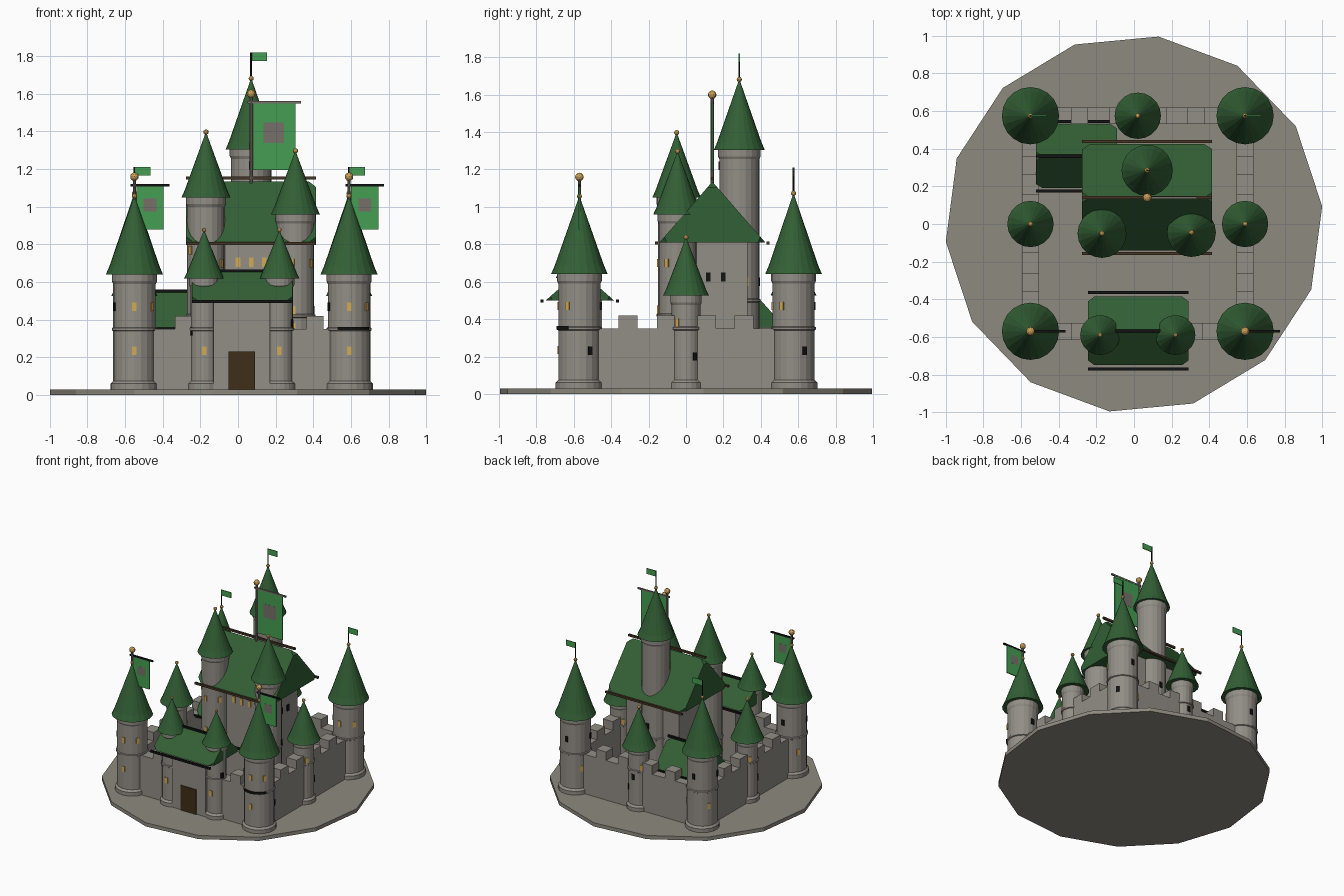
import bpy, bmesh, math
from mathutils import Vector, Matrix

if "Cube" in bpy.data.objects:
    bpy.data.objects.remove(bpy.data.objects["Cube"])

def mat(name, r, g, b):
    m = bpy.data.materials.new(name)
    m.diffuse_color = (r, g, b, 1)
    m.use_nodes = True
    m.node_tree.nodes["Principled BSDF"].inputs["Base Color"].default_value = m.diffuse_color
    return m

STONE = mat("stone", .29, .27, .24)
GROUND = mat("ground_stone", .27, .255, .215)
ROOF = mat("roof_green", .032, .115, .035)
CLOTH = mat("banner_green", .06, .34, .085)
GOLD = mat("gold", .62, .36, .10)
LIT = mat("window_gold", .65, .40, .09)
BLACK = mat("black", .006, .006, .006)
BROWN = mat("beam_brown", .06, .035, .018)
DOOR = mat("door_brown", .05, .028, .01)
POLE = mat("pole_grey", .18, .16, .14)

def finish(name, bm, *mats):
    bmesh.ops.recalc_face_normals(bm, faces=bm.faces)
    me = bpy.data.meshes.new(name)
    bm.to_mesh(me)
    bm.free()
    for m in mats:
        me.materials.append(m)
    ob = bpy.data.objects.new(name, me)
    bpy.context.collection.objects.link(ob)
    return ob

def box(name, x0, x1, y0, y1, z0, z1, m, rot=None):
    bm = bmesh.new()
    bmesh.ops.create_cube(bm, size=1)
    bmesh.ops.scale(bm, vec=(x1 - x0, y1 - y0, z1 - z0), verts=bm.verts)
    bmesh.ops.translate(bm, vec=((x0 + x1) / 2, (y0 + y1) / 2, (z0 + z1) / 2), verts=bm.verts)
    return finish(name, bm, m)

def lathe(name, x, y, prof, m, n=20, turn=0.0):
    """Closed solid of revolution from (radius, height) pairs."""
    bm = bmesh.new()
    rings = []
    for r, z in prof:
        rings.append([bm.verts.new((x + r * math.cos(turn + 2 * math.pi * i / n),
                                    y + r * math.sin(turn + 2 * math.pi * i / n), z)) for i in range(n)])
    for a, b in zip(rings, rings[1:]):
        for i in range(n):
            j = (i + 1) % n
            bm.faces.new((a[i], a[j], b[j], b[i]))
    bm.faces.new(rings[0])
    bm.faces.new(rings[-1])
    return finish(name, bm, m)

def ball(name, x, y, z, r):
    bm = bmesh.new()
    bmesh.ops.create_icosphere(bm, subdivisions=2, radius=r, matrix=Matrix.Translation((x, y, z)))
    return finish(name, bm, GOLD)

def window(x, y, r, deg, z, m):
    """Thin plate on a round tower wall, facing out at the given angle."""
    a = math.radians(deg)
    bm = bmesh.new()
    bmesh.ops.create_cube(bm, size=1)
    bmesh.ops.scale(bm, vec=(.009, .024, .045), verts=bm.verts)
    bmesh.ops.transform(bm, verts=bm.verts, matrix=Matrix.Translation(
        (x + r * math.cos(a), y + r * math.sin(a), z)) @ Matrix.Rotation(a, 4, 'Z'))
    finish("tower_window", bm, m)

def tower(name, x, y, r, top, roof_r, apex, wins, ring=.35, knob=.014):
    e = .007
    lathe(name, x, y, [(r + .014, .03), (r + .014, .06), (r, .075), (r, ring - .01), (r + e, ring - .006),
                       (r + e, ring + .006), (r, ring + .01), (r, top - .055), (r + e, top - .04),
                       (r + e, top + .005)], STONE)
    # slightly flared cone roof
    h = apex - top
    lathe(name + "_roof", x, y, [(roof_r * .7, top), (roof_r, top - .005), (roof_r * .87, top + .1 * h),
                                 (.005, apex)], ROOF)
    ball(name + "_finial", x, y, apex + .012, knob)
    for deg, z, m in wins:
        window(x, y, r, deg, z, m)

def gable(name, x0, x1, y0, y1, z0, z1, beam, cut, ridge_lift, over):
    """Gable roof with clipped corners plus ridge and eave beams."""
    ym = (y0 + y1) / 2
    bm = bmesh.new()
    ends = [[bm.verts.new(p) for p in ((x, y0, z0), (x, y1, z0), (x, ym, z1))] for x in (x0, x1)]
    a, b = ends
    bm.faces.new(a)
    bm.faces.new(b)
    for i in range(3):
        j = (i + 1) % 3
        bm.faces.new((a[i], a[j], b[j], b[i]))
    bmesh.ops.recalc_face_normals(bm, faces=bm.faces)
    bmesh.ops.bevel(bm, geom=bm.verts[:], offset=cut, segments=1, affect='VERTICES')
    finish(name, bm, ROOF)
    t = .008
    for y, z in ((ym, z1 + ridge_lift), (y0 - over, z0 - .004), (y1 + over, z0 - .004)):
        box(name + "_beam", x0, x1, y - t, y + t, z - t, z + t, beam)

def banner(x, y, top, base, w, h, bar, emblem, r):
    """Pole with ball, crossbar, hanging cloth and square emblem."""
    lathe("banner_pole", x, y, [(r, base), (r, top)], POLE, 8)
    ball("banner_ball", x, y, top + .01, .023)
    zb = top - .035
    box("banner_bar", x - .02, x + w + .03, y - .006, y + .006, zb - .006, zb + .006, bar)
    box("banner_cloth", x + .01, x + w, y - .004, y + .004, zb - h, zb - .004, CLOTH)
    cx, cz, s = x + .01 + w * .47, zb - h * .45, emblem / 2
    box("banner_emblem", cx - s, cx + s, y - .0048, y + .0048, cz - s, cz + s, POLE)

def pennant(x, y, base, top):
    lathe("pennant_pole", x, y, [(.005, base), (.005, top)], BLACK, 6)
    box("pennant", x, x + .085, y - .003, y + .003, top - .045, top, CLOTH)

# ground disc
lathe("ground", 0, 0, [(1.004, 0), (1.004, .03)], GROUND, 14, math.radians(5.4))

# curtain walls with merlons
L, R, F, B = -.55, .59, -.57, .575
T = .045
for y in (F, B):
    box("curtain_wall", L, R, y - T, y + T, .03, .35, STONE)
for x in (L, R):
    box("curtain_wall", x - T, x + T, F, B, .03, .35, STONE)
for k in (-.31, -.105, .11, .31):
    for x in (L, R):
        box("merlon", x - T, x + T, k - .05, k + .05, .35, .42, STONE)
    c = k + .02
    box("merlon", c - .045, c + .045, B - T, B + T, .35, .42, STONE)
    if abs(k) > .2:
        c += .08 if k > 0 else 0
        box("merlon", c - .045, c + .045, F - T, F + T, .35, .42, STONE)

# corner towers
corner = [(-90, .47, LIT), (-90, .235, LIT), (-34, .47, LIT), (31, .23, BLACK), (200, .47, BLACK),
          (90, .47, BLACK), (150, .235, LIT)]
for x in (L, R):
    tower("corner_tower", x, F, .113, .645, .152, 1.045, corner)
    banner(x, F, 1.15, 1.0, .155, .235, BLACK, .068, .008)
    tower("corner_tower", x, B, .113, .645, .152, 1.06, corner)
    pennant(x, B, 1.04, 1.21)

# dark band around part of one corner tower
bm = bmesh.new()
cols = []
for i in range(9):
    a = math.radians(-120 + 90 * i / 8)
    cols.append([bm.verts.new((R + r * math.cos(a), F + r * math.sin(a), z))
                 for r, z in ((.114, .345), (.123, .345), (.123, .362), (.114, .362))])
for p, q in zip(cols, cols[1:]):
    for i in range(4):
        j = (i + 1) % 4
        bm.faces.new((p[i], p[j], q[j], q[i]))
bm.faces.new(cols[0])
bm.faces.new(cols[-1])
finish("dark_band", bm, BLACK)

# middle wall towers
small = [(-38, .38, LIT), (38, .20, BLACK), (140, .38, LIT), (218, .2, BLACK), (90, .3, BLACK)]
for x, y in ((L, 0), (R, 0), (.02, B)):
    tower("wall_tower", x, y, .077, .53, .123, .825, small)

# gatehouse
box("gatehouse", -.13, .17, -.66, -.45, .03, .52, STONE)
box("gate_door", -.05, .09, -.668, -.659, .03, .23, DOOR)
gable("gate_roof", -.245, .29, -.75, -.385, .50, .66, BLACK, .035, .0, .02)
for x in (-.18, .22):
    tower("gate_tower", x, -.59, .072, .625, .106, .865,
          [(-90, .235, LIT), (200, .34, BLACK), (-20, .38, BLACK)], knob=.012)

# keep
box("keep", -.17, .305, -.05, .33, .03, .83, STONE)
gable("keep_roof", -.275, .415, -.142, .424, .81, 1.135, BROWN, .04, .018, .015)
kw = [(-35, .70, LIT), (-97, .45, LIT), (-97, .36, LIT), (-100, .70, LIT), (215, .77, LIT), (20, .45, BLACK)]
tower("keep_tower_left", -.17, -.05, .1, 1.055, .13, 1.385, kw, .42)
tower("keep_tower_right", .305, -.045, .1, .965, .13, 1.285, kw, .42)
tower("keep_tower_back", .07, .285, .107, 1.31, .136, 1.67,
      [(90, .6, BLACK), (-90, 1.22, BLACK), (20, .6, LIT)], .5)
pennant(.07, .285, 1.65, 1.82)
for x in (.0, .07, .14):
    box("keep_window", x - .012, x + .012, -.057, -.049, .68, .73, LIT)
for y in (.12, .2):
    box("keep_window", .304, .312, y - .012, y + .012, .6, .65, BLACK)
banner(.07, .14, 1.59, 1.1, .235, .36, POLE, .11, .01)

# back hall
box("hall", -.47, -.13, .23, .49, .03, .38, STONE)
gable("hall_roof", -.52, -.09, .19, .53, .355, .545, BLACK, .035, .008, .014)
